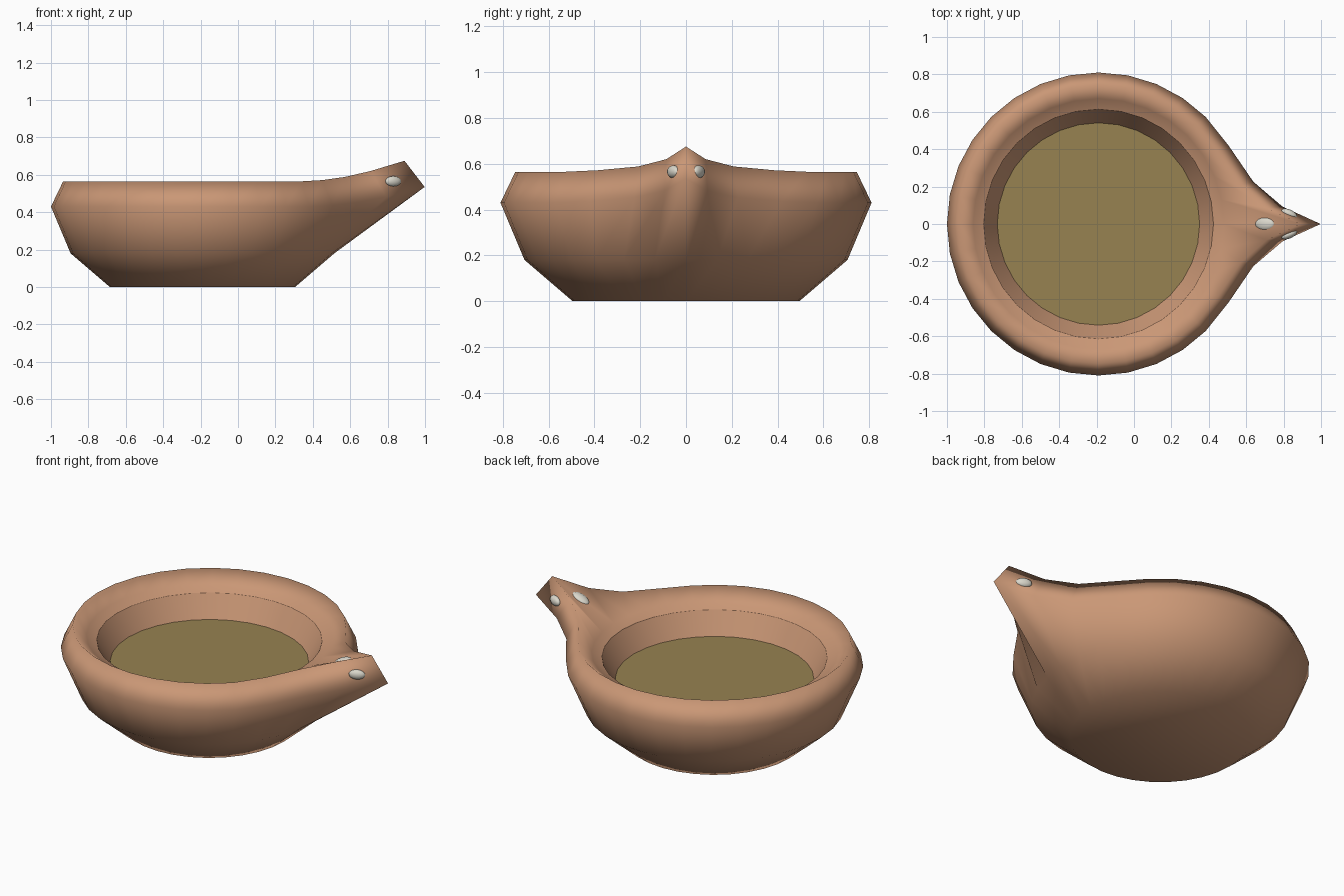
import bpy, bmesh, math
from mathutils import Vector

if "Cube" in bpy.data.objects:
    bpy.data.objects.remove(bpy.data.objects["Cube"])

SIDES = 32
CX = -0.19            # bowl axis


def material(name, rgb):
    m = bpy.data.materials.new(name)
    m.diffuse_color = (*rgb, 1)
    m.use_nodes = True
    m.node_tree.nodes["Principled BSDF"].inputs["Base Color"].default_value = m.diffuse_color
    return m


clay = material("clay", (0.59, 0.31, 0.18))
oil = material("olive oil", (0.31, 0.225, 0.083))
pale = material("pale stone", (0.70, 0.68, 0.60))

# spout falloff per step away from the tip: (pull, y pinch)
PULL = {0: (1.0, 1.0), 1: (0.50, 0.59), 2: (0.21, 0.73), 3: (0.06, 0.93)}


def lathe(name, rings, mat, cap_first=False, cap_last=False):
    """Rings are (radius, height, spout reach in x, spout lift in z)."""
    bm = bmesh.new()
    loops = []
    for r, z, reach, lift in rings:
        loop = []
        for i in range(SIDES):
            a = 2 * math.pi * i / SIDES
            x, y, h = CX + r * math.cos(a), r * math.sin(a), z
            pull, pinch = PULL.get(min(i, SIDES - i), (0, 1))
            if reach:
                x += reach * pull
                y *= pinch
                h += lift * pull
            loop.append(bm.verts.new((x, y, h)))
        loops.append(loop)
    for lo, hi in zip(loops, loops[1:]):
        for i in range(SIDES):
            j = (i + 1) % SIDES
            bm.faces.new((lo[i], lo[j], hi[j], hi[i]))
    if cap_first:
        bm.faces.new(loops[0][::-1])
    if cap_last:
        bm.faces.new(loops[-1])
    for f in bm.faces:
        f.smooth = True
    me = bpy.data.meshes.new(name)
    bm.to_mesh(me)
    bm.free()
    me.materials.append(mat)
    ob = bpy.data.objects.new(name, me)
    bpy.context.collection.objects.link(ob)
    return ob


# outer bowl with the rim and belly pulled out into a spout
lathe("bowl_body", [
    (0.495, 0.0, 0, 0),
    (0.705, 0.18, 0, 0),
    (0.81, 0.43, 0.378, 0.105),
    (0.745, 0.565, 0.335, 0.11),
    (0.67, 0.503, 0, 0),
    (0.615, 0.477, 0, 0),
], clay, cap_first=True)

# inner wall down to the oil
lathe("inner_wall", [(0.615, 0.477, 0, 0), (0.54, 0.345, 0, 0)][::-1], clay).data.flip_normals()

# oil surface
lathe("oil_surface", [(0.541, 0.35, 0, 0)], oil, cap_last=True)


def stud(name, loc, size, rot):
    bpy.ops.mesh.primitive_uv_sphere_add(segments=16, ring_count=10, radius=1,
                                         location=loc, rotation=rot)
    ob = bpy.context.object
    ob.name = name
    ob.scale = size
    ob.data.materials.append(pale)
    bpy.ops.object.shade_smooth()


# pale studs: one on each side of the spout, one in its channel
for side, label in ((-1, "front"), (1, "back")):
    stud(f"spout_stud_{label}", (0.83, side * 0.055, 0.565), (0.046, 0.022, 0.028),
         (0, 0, -side * math.radians(25)))
stud("channel_stud", (0.70, 0, 0.591), (0.056, 0.035, 0.02),
     (0, -math.radians(23), 0))
